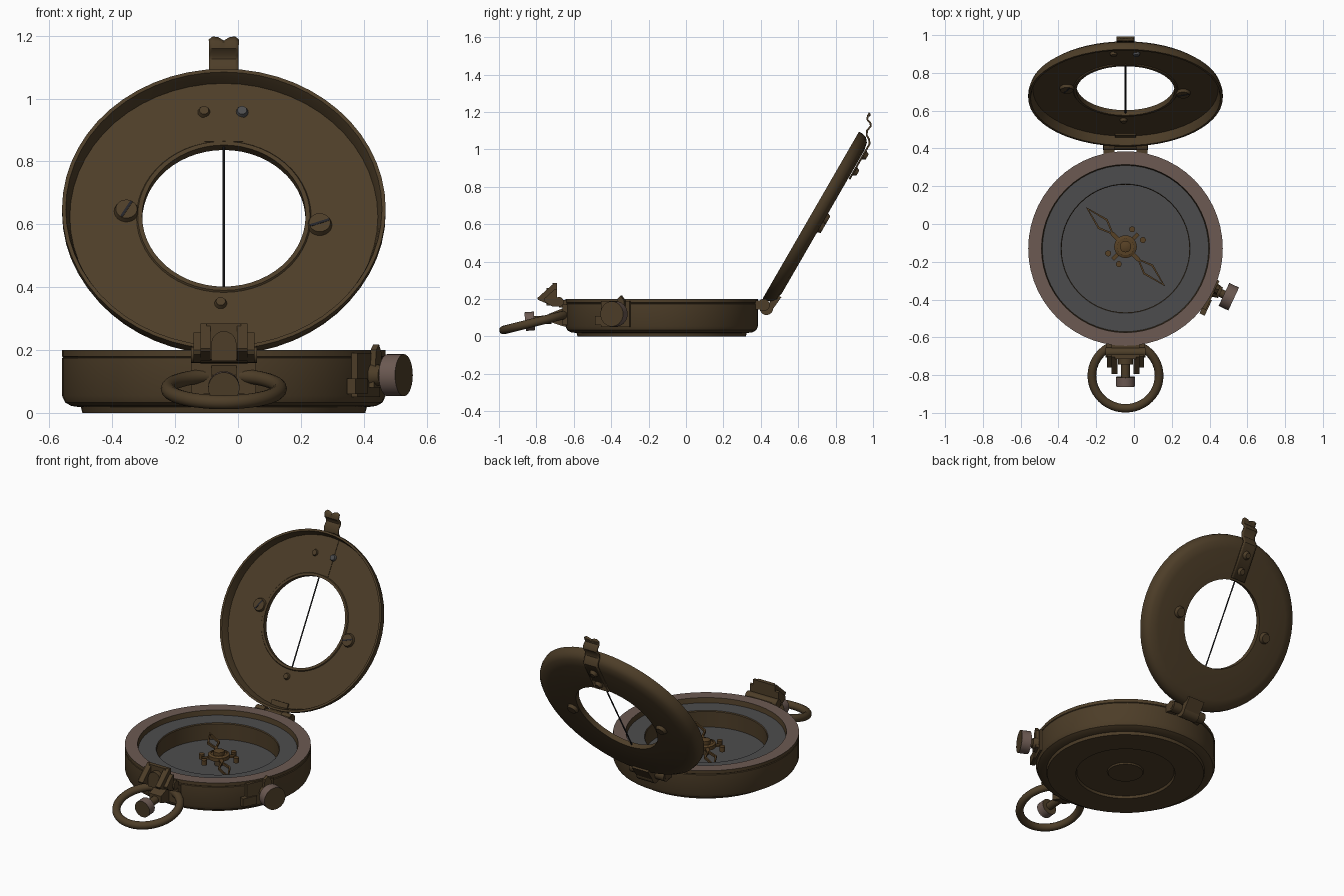
import bpy, bmesh, math
from math import sin, cos, pi, radians
from mathutils import Vector, Matrix

old = bpy.data.objects.get("Cube")
if old:
    bpy.data.objects.remove(old)


def material(name, r, g, b):
    m = bpy.data.materials.new(name)
    m.use_nodes = True
    m.diffuse_color = (r, g, b, 1)
    m.node_tree.nodes["Principled BSDF"].inputs["Base Color"].default_value = (r, g, b, 1)
    return m


BRASS = material("aged_brass", .074, .047, .021)
ROSE = material("rose_metal", .15, .102, .085)
GREY = material("dial_grey", .073, .073, .075)
NEEDLE = material("needle_bronze", .095, .052, .018)
BLACK = material("wire_black", .018, .018, .022)

X0, Y0 = -.045, -.13                       # case centre
CASE = Matrix.Translation((X0, Y0, 0))
LID = Matrix.Translation((X0, .70, .63)) @ Matrix.Rotation(radians(60), 4, 'X')
UNIT = Matrix.Identity(4)


def finish(name, bm, mats, matrix=UNIT, smooth=True):
    bmesh.ops.remove_doubles(bm, verts=bm.verts, dist=1e-5)
    bmesh.ops.recalc_face_normals(bm, faces=bm.faces)
    me = bpy.data.meshes.new(name)
    bm.to_mesh(me)
    bm.free()
    for m in mats:
        me.materials.append(m)
    ob = bpy.data.objects.new(name, me)
    ob.matrix_world = matrix
    bpy.context.collection.objects.link(ob)
    if smooth:
        bpy.ops.object.select_all(action='DESELECT')
        ob.select_set(True)
        bpy.context.view_layer.objects.active = ob
        bpy.ops.object.shade_smooth_by_angle(angle=radians(35))
    return ob


def lathe(name, profile, mats, matrix, slots={}, closed=False, n=56):
    """Spin a (radius, height) profile; slots maps a profile segment to a material."""
    bm = bmesh.new()
    rings = [[bm.verts.new((r * cos(2 * pi * i / n), r * sin(2 * pi * i / n), z))
              for i in range(n)] if r else [bm.verts.new((0, 0, z))] * n for r, z in profile]
    for k in range(len(rings) if closed else len(rings) - 1):
        a, b = rings[k], rings[(k + 1) % len(rings)]
        for i in range(n):
            j = (i + 1) % n
            f = bm.faces.new(list(dict.fromkeys((a[i], a[j], b[j], b[i]))))
            f.material_index = slots.get(k, 0)
    return finish(name, bm, mats, matrix)


def rod(name, a, b, r, mat=BRASS, r2=None, matrix=UNIT, n=24, rim=None):
    """Cylinder or cone from a to b; rim gives the curved side its own material."""
    a, b = Vector(a), Vector(b)
    bm = bmesh.new()
    bmesh.ops.create_cone(bm, cap_ends=True, segments=n, radius1=r,
                          radius2=r if r2 is None else r2, depth=(b - a).length)
    if rim:
        for f in bm.faces:
            f.material_index = int(abs(f.normal.z) < .5)
    turn = (b - a).to_track_quat('Z', 'Y').to_matrix().to_4x4()
    bmesh.ops.transform(bm, verts=bm.verts, matrix=Matrix.Translation((a + b) / 2) @ turn)
    return finish(name, bm, [mat, rim] if rim else [mat], matrix)


def box(name, c, size, mat=BRASS, matrix=UNIT):
    bm = bmesh.new()
    bmesh.ops.create_cube(bm, size=1)
    bmesh.ops.transform(bm, verts=bm.verts,
                        matrix=Matrix.Translation(c) @ Matrix.Diagonal((*size, 1)))
    return finish(name, bm, [mat], matrix, False)


def prism(name, outline, x1, x2, mat=BRASS, matrix=UNIT):
    """Extrude a (y, z) outline between two x positions."""
    bm = bmesh.new()
    a, b = [[bm.verts.new((x, y, z)) for y, z in outline] for x in (x1, x2)]
    bm.faces.new(a)
    bm.faces.new(b[::-1])
    for i in range(len(a)):
        j = (i + 1) % len(a)
        bm.faces.new((a[i], b[i], b[j], a[j]))
    return finish(name, bm, [mat], matrix, False)


# Case: turned bowl with a rose top rim, grey ledge and grey dial floor
lathe("case", [(0, .006), (.1, .006), (.105, .015), (.28, .015), (.285, 0), (.45, 0),
               (.455, .018), (.485, .022), (.505, .033), (.515, .055), (.515, .174),
               (.511, .177), (.515, .18), (.515, .2), (.445, .2), (.44, .17), (.342, .17),
               (.338, .165), (.338, .07), (0, .07)],
      [BRASS, ROSE, GREY], CASE, {13: 1, 15: 2, 18: 2})

# Needle: two open diamonds on arms, with a hub and side clips
turn = CASE @ Matrix.Translation((0, .01, .125)) @ Matrix.Rotation(radians(135), 4, 'Z')
for side, label in ((1, "north"), (-1, "south")):
    bm = bmesh.new()
    outer, inner = [[bm.verts.new((side * x, y, 0)) for x, y in
                     ((.297 - 2 * t, 0), (.17, .036 - t), (.085 + 2 * t, 0), (.17, t - .036))]
                    for t in (0, .011)]
    for i in range(4):
        j = (i + 1) % 4
        bm.faces.new((outer[i], outer[j], inner[j], inner[i]))
    ob = finish("needle_" + label, bm, [NEEDLE], turn, False)
    mod = ob.modifiers.new("thickness", 'SOLIDIFY')
    mod.thickness = .014
    mod.offset = 0
    box("needle_arm_" + label, (side * .07, 0, 0), (.06, .022, .014), NEEDLE, turn)
    box("needle_clip_" + label, (0, side * .065, -.01), (.02, .06, .012), NEEDLE, turn)
    for s in (1, -1):
        rod("clip_weight_" + label, (s * .04, side * .09, -.03), (s * .04, side * .09, 0),
            .016, NEEDLE, matrix=turn, n=12)
lathe("needle_hub", [(0, -.012), (.06, -.012), (.06, .01), (.045, .016), (.045, .008),
                     (.03, .008), (.03, .03), (.014, .036), (0, .036)], [NEEDLE], turn, n=24)
rod("needle_post", (0, 0, -.055), (0, 0, 0), .025, BRASS, matrix=turn)

# Lid: shallow ring-shaped pan with a rounded back and a collar at the window
lathe("lid", [(.26, -.0375), (.44, -.0375), (.485, -.028), (.507, -.01), (.515, .015),
              (.515, .0375), (.503, .0375), (.497, .02), (.49, -.012), (.278, -.012),
              (.274, -.006), (.26, -.006)], [BRASS], LID, closed=True)
rod("sight_wire", (0, -.265, -.02), (0, .265, -.02), .004, BLACK, matrix=LID, n=8)
box("inner_plate", (0, .38, -.0115), (.122, .21, .005), BRASS, LID)
for u, v, label in ((-.31, .02, "right"), (.305, -.03, "left")):
    rod("lid_screw_" + label, (u, v, -.015), (u, v, .004), .04, r2=.034, matrix=LID)
    rod("lid_screw_back_" + label, (u, v, -.034), (u, v, -.056), .036, r2=.026, matrix=LID)
    spin = LID @ Matrix.Translation((u, v, .004)) @ Matrix.Rotation(radians(60 if u < 0 else 20), 4, 'Z')
    box("screw_slot_" + label, (0, 0, 0), (.064, .008, .003), BLACK, spin)
for u, v, mat in ((-.063, .384, BRASS), (.058, .384, GREY), (-.01, -.318, BRASS)):
    rod("lid_rivet", (u, v, -.015), (u, v, .002), .021, mat, r2=.015, matrix=LID, n=16)
for v in (.32, .42):
    rod("strip_rivet", (0, v, -.045), (0, v, -.068), .028, r2=.016, matrix=LID, n=16)

# Sprung strip on the lid back, ending in a wavy notched tab
path = [(.874, .841), (.982, 1.03), (.978, 1.055), (.966, 1.075), (.968, 1.1),
        (.988, 1.125), (.986, 1.14), (.969, 1.16), (.972, 1.178), (.982, 1.195)]
bm = bmesh.new()
cols = [-.047, -.035, -.018, 0, .018, .035, .047]
rows = [[bm.verts.new((X0 + x, y, z)) for x in cols] for y, z in path]
for v, drop in zip(rows[-1], (.01, 0, .003, .014, .003, 0, .01)):
    v.co.z -= drop
for a, b in zip(rows, rows[1:]):
    for i in range(len(cols) - 1):
        bm.faces.new((a[i], a[i + 1], b[i + 1], b[i]))
tab = finish("sight_tab", bm, [BRASS])
mod = tab.modifiers.new("thickness", 'SOLIDIFY')
mod.thickness = .01
mod.offset = 0

# Rear hinge
rod("hinge_pin", (-.165, .415, .168), (.075, .415, .168), .022, n=16)
for x in (-.132, .042):
    rod("hinge_knuckle", (x - .03, .415, .168), (x + .03, .415, .168), .033, n=16)
    box("hinge_leaf", (x, .385, .168), (.06, .05, .05))
rod("hinge_centre", (-.1, .43, .15), (.01, .43, .15), .036, n=16)
prism("hinge_lid_leaf", [(.42, .12), (.45, .125), (.51, .21), (.47, .23)], -.1, .01)

# Front lug, pivot and thumb screw
prism("front_lug", [(-.62, .05), (-.66, .055), (-.735, .08), (-.735, .12), (-.66, .15),
                    (-.62, .15)], -.085, -.005)
box("front_plate", (X0, -.645, .115), (.205, .03, .11))
rod("front_pivot", (-.15, -.68, .185), (.06, -.68, .185), .026, n=16)
box("pivot_bracket", (X0, -.655, .175), (.15, .05, .04))
rod("thumb_shaft", (X0, -.72, .09), (X0, -.82, .085), .023, n=16)
rod("thumb_knob", (X0, -.81, .083), (X0, -.86, .079), .05, rim=ROSE)

# Folding sight: back plate, two tapered wings and a rounded hood
for s in (1, -1):
    prism("sight_wing", [(-.79, .195), (-.795, .205), (-.705, .285), (-.69, .285), (-.69, .165),
                         (-.72, .165)], X0 + s * .042, X0 + s * .075)
    prism("sight_wing_edge", [(-.755, .185), (-.76, .2), (-.70, .255), (-.69, .25), (-.69, .16),
                              (-.715, .16)], X0 + s * .075, X0 + s * .097)
prism("sight_back", [(-.715, .17), (-.715, .285), (-.69, .285), (-.69, .17)], -.1, .01)
box("hood_base", (X0, -.72, .193), (.08, .05, .055))
rod("sight_hood", (X0, -.745, .22), (X0, -.695, .22), .04, n=20)

# Carrying ring
bm = bmesh.new()
N, M = 48, 12
hoop = [[bm.verts.new(((.178 + .023 * cos(2 * pi * j / M)) * cos(2 * pi * i / N),
                       (.178 + .023 * cos(2 * pi * j / M)) * sin(2 * pi * i / N),
                       .023 * sin(2 * pi * j / M))) for j in range(M)] for i in range(N)]
for i in range(N):
    for j in range(M):
        a, b, k = hoop[i], hoop[(i + 1) % N], (j + 1) % M
        bm.faces.new((a[j], b[j], b[k], a[k]))
finish("carrying_ring", bm, [BRASS],
       Matrix.Translation((X0, -.803, .077)) @ Matrix.Rotation(radians(14), 4, 'X'))

# Side brake: mounting plate, lever, shaft and knurled knob
side = CASE @ Matrix.Rotation(radians(-25), 4, 'Z')
box("brake_plate", (.512, -.03, .12), (.022, .17, .14), BRASS, side)
box("brake_slide", (.515, -.10, .085), (.03, .09, .05), BRASS, side)
prism("brake_lever", [(-.03, .08), (.03, .08), (.03, .19), (.01, .218), (-.01, .2)],
      .52, .54, BRASS, side)
rod("brake_collar", (.515, 0, .12), (.555, 0, .12), .04, r2=.03, matrix=side)
rod("brake_shaft", (.5, 0, .12), (.59, 0, .12), .022, matrix=side, n=16)
rod("brake_knob", (.575, 0, .12), (.632, 0, .12), .067, matrix=side, n=28, rim=ROSE)
